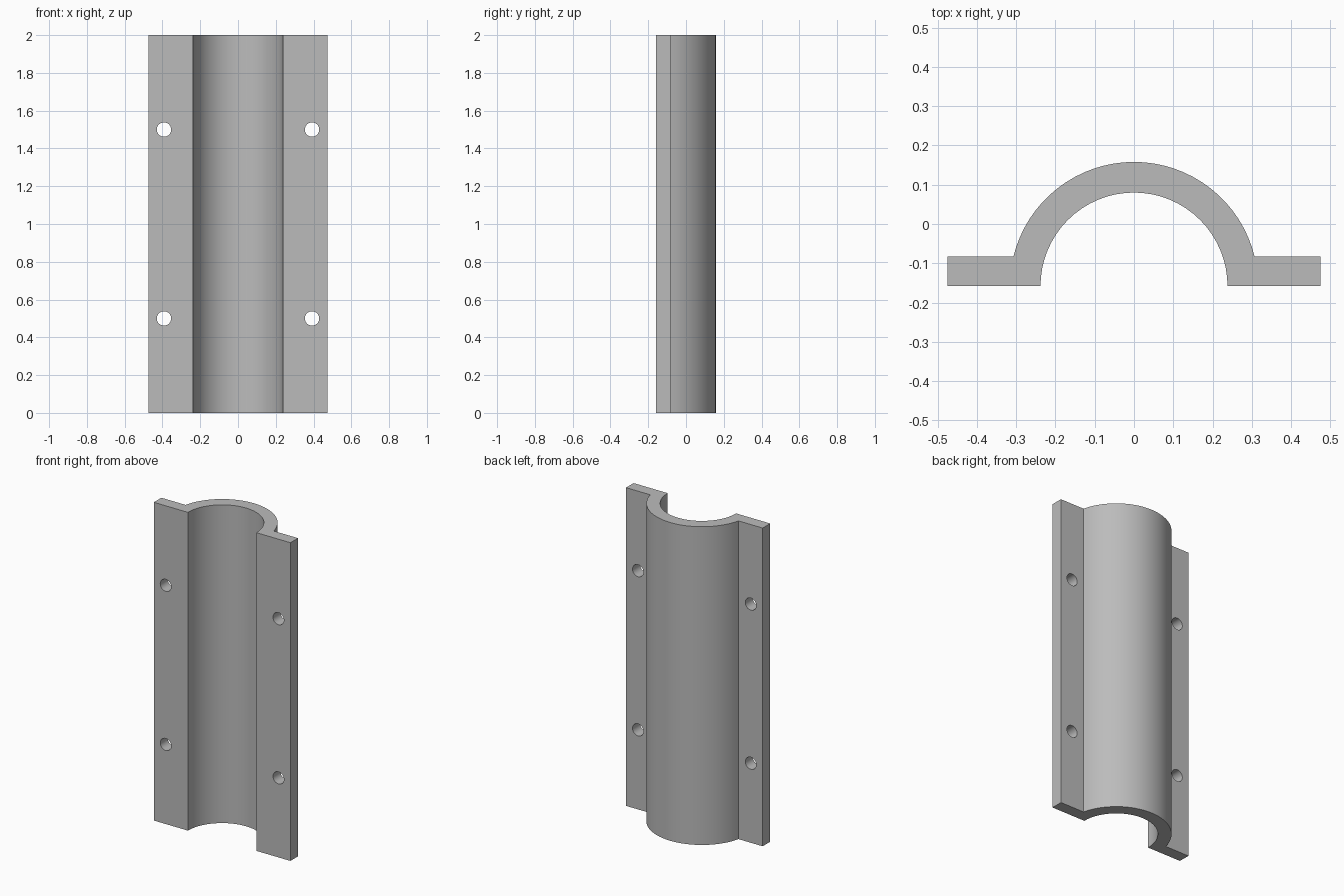
import bpy
import bmesh
from math import pi, sin, cos, asin, radians

LENGTH = 2.0
BASE_Y = -0.158          # flat mating face, also the bore axis
FLANGE_TOP = -0.083
OUTER_R, INNER_R = 0.316, 0.238
HALF_WIDTH = 0.475
HOLE_X, HOLE_R = 0.392, 0.038
SEGMENTS = 32

cube = bpy.data.objects.get("Cube")
if cube:
    bpy.data.objects.remove(cube, do_unlink=True)

grey = bpy.data.materials.new("plain grey")
grey.use_nodes = True
colour = (0.5, 0.5, 0.5, 1.0)
grey.diffuse_color = colour
grey.node_tree.nodes["Principled BSDF"].inputs["Base Color"].default_value = colour


def arc(radius, start, end):
    """Points on an arc around the bore axis."""
    angles = [start + (end - start) * i / SEGMENTS for i in range(SEGMENTS + 1)]
    return [(radius * cos(a), BASE_Y + radius * sin(a)) for a in angles]


def add_object(name, bm):
    bmesh.ops.recalc_face_normals(bm, faces=bm.faces)
    mesh = bpy.data.meshes.new(name)
    bm.to_mesh(mesh)
    bm.free()
    mesh.materials.append(grey)
    obj = bpy.data.objects.new(name, mesh)
    bpy.context.collection.objects.link(obj)
    return obj


def prism(bm, points, start, direction):
    """Extrude a closed outline, given as 3D points, along a direction."""
    face = bm.faces.new([bm.verts.new(p) for p in points])
    grown = bmesh.ops.extrude_face_region(bm, geom=[face], use_keep_orig=True)
    moved = [v for v in grown["geom"] if isinstance(v, bmesh.types.BMVert)]
    bmesh.ops.translate(bm, verts=moved, vec=direction)


# Half-pipe with side flanges, as one cross-section
corner = asin((FLANGE_TOP - BASE_Y) / OUTER_R)
outline = ([(HALF_WIDTH, BASE_Y), (HALF_WIDTH, FLANGE_TOP)]
           + arc(OUTER_R, corner, pi - corner)
           + [(-HALF_WIDTH, FLANGE_TOP), (-HALF_WIDTH, BASE_Y)]
           + arc(INNER_R, pi, 0))
bm = bmesh.new()
prism(bm, [(x, y, 0) for x, y in outline], 0, (0, 0, LENGTH))
bracket = add_object("flanged_half_pipe", bm)

# Bolt hole cutters through the flanges
bm = bmesh.new()
for x in (-HOLE_X, HOLE_X):
    for z in (LENGTH / 4, LENGTH * 3 / 4):
        ring = [(x + HOLE_R * cos(2 * pi * i / SEGMENTS), BASE_Y - 0.05,
                 z + HOLE_R * sin(2 * pi * i / SEGMENTS)) for i in range(SEGMENTS)]
        prism(bm, ring, 0, (0, 0.2, 0))
cutter = add_object("bolt_hole_cutters", bm)

# Cut the holes, then drop the cutters
cut = bracket.modifiers.new("bolt holes", 'BOOLEAN')
cut.operation = 'DIFFERENCE'
cut.solver = 'EXACT'
cut.object = cutter
bpy.ops.object.select_all(action='DESELECT')
bracket.select_set(True)
bpy.context.view_layer.objects.active = bracket
bpy.ops.object.modifier_apply(modifier=cut.name)
bpy.data.objects.remove(cutter, do_unlink=True)
bpy.ops.object.shade_smooth_by_angle(angle=radians(30))
